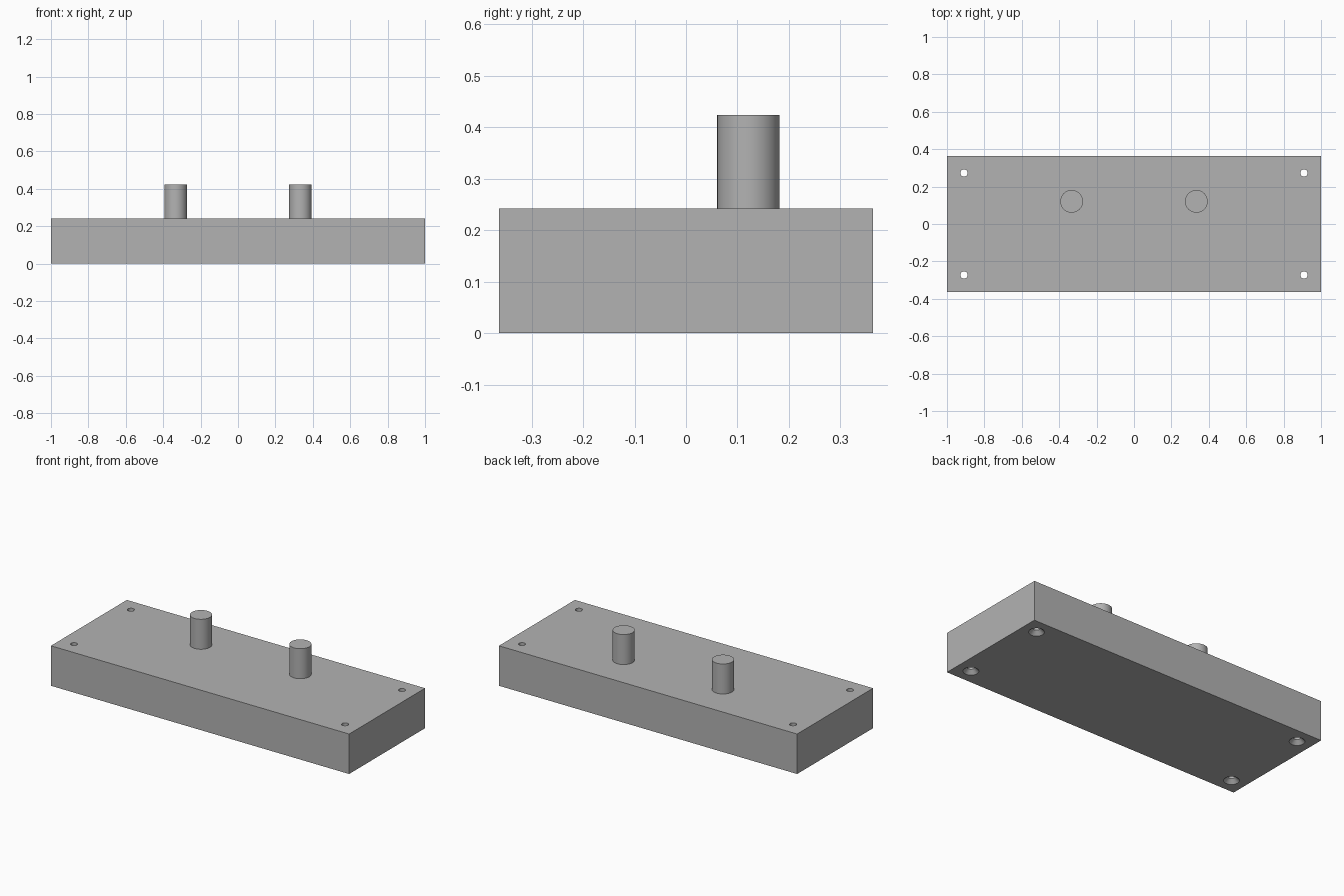
import bpy
import bmesh
from math import cos, sin, radians, tau

if "Cube" in bpy.data.objects:
    bpy.data.objects.remove(bpy.data.objects["Cube"], do_unlink=True)

UNIT = 2 / 165  # block is 165 x 60 x 20 of these units
LENGTH, DEPTH, HEIGHT = 165 * UNIT, 60 * UNIT, 20 * UNIT
SIDES = 48

grey = bpy.data.materials.new("plain grey")
grey.use_nodes = True
colour = (0.45, 0.45, 0.45, 1)
grey.diffuse_color = colour
grey.node_tree.nodes["Principled BSDF"].inputs["Base Color"].default_value = colour


def make_object(name, bm, location):
    bmesh.ops.recalc_face_normals(bm, faces=bm.faces)
    mesh = bpy.data.meshes.new(name)
    bm.to_mesh(mesh)
    bm.free()
    mesh.materials.append(grey)
    obj = bpy.data.objects.new(name, mesh)
    obj.location = location
    bpy.context.collection.objects.link(obj)
    return obj


def turned(name, profile, location):
    """Capped solid of revolution from (radius, z) pairs."""
    bm = bmesh.new()
    rings = [[bm.verts.new((r * cos(tau * i / SIDES), r * sin(tau * i / SIDES), z))
              for i in range(SIDES)] for r, z in profile]
    for low, high in zip(rings, rings[1:]):
        for i in range(SIDES):
            j = (i + 1) % SIDES
            bm.faces.new((low[i], low[j], high[j], high[i]))
    bm.faces.new(rings[0])
    bm.faces.new(rings[-1])
    return make_object(name, bm, location)


def smooth(obj):
    bpy.ops.object.select_all(action="DESELECT")
    obj.select_set(True)
    bpy.context.view_layer.objects.active = obj
    bpy.ops.object.shade_smooth_by_angle(angle=radians(30))


# Base block
bm = bmesh.new()
bmesh.ops.create_cube(bm, size=1)
bmesh.ops.scale(bm, vec=(LENGTH, DEPTH, HEIGHT), verts=bm.verts)
block = make_object("base_block", bm, (0, 0, HEIGHT / 2))

# Screw holes through the corners, countersunk from below
hole, sink, over = 1.6 * UNIT, 3.5 * UNIT, 0.5 * UNIT
hole_profile = [(sink + over, -over), (hole, sink - hole), (hole, HEIGHT + over)]
for side_x, x in (("right", -75), ("left", 75)):
    for side_y, y in (("front", -22.5), ("back", 22.5)):
        cutter = turned(f"{side_y}_{side_x}_hole_cutter", hole_profile,
                        (x * UNIT, y * UNIT, 0))
        cutter.hide_render = True
        cutter.hide_set(True)
        cut = block.modifiers.new(f"{side_y}_{side_x}_hole", "BOOLEAN")
        cut.operation = "DIFFERENCE"
        cut.solver = "EXACT"
        cut.object = cutter

# Bake the holes into the block and drop the cutters
bpy.context.view_layer.objects.active = block
for cut in list(block.modifiers):
    cutter = cut.object
    bpy.ops.object.modifier_apply(modifier=cut.name)
    bpy.data.objects.remove(cutter, do_unlink=True)
smooth(block)

# Two upright pegs, set toward the back
for side, x in (("right", -27.5), ("left", 27.5)):
    peg = turned(f"{side}_peg", [(5 * UNIT, 0), (5 * UNIT, 15 * UNIT)],
                 (x * UNIT, 10 * UNIT, HEIGHT))
    smooth(peg)
